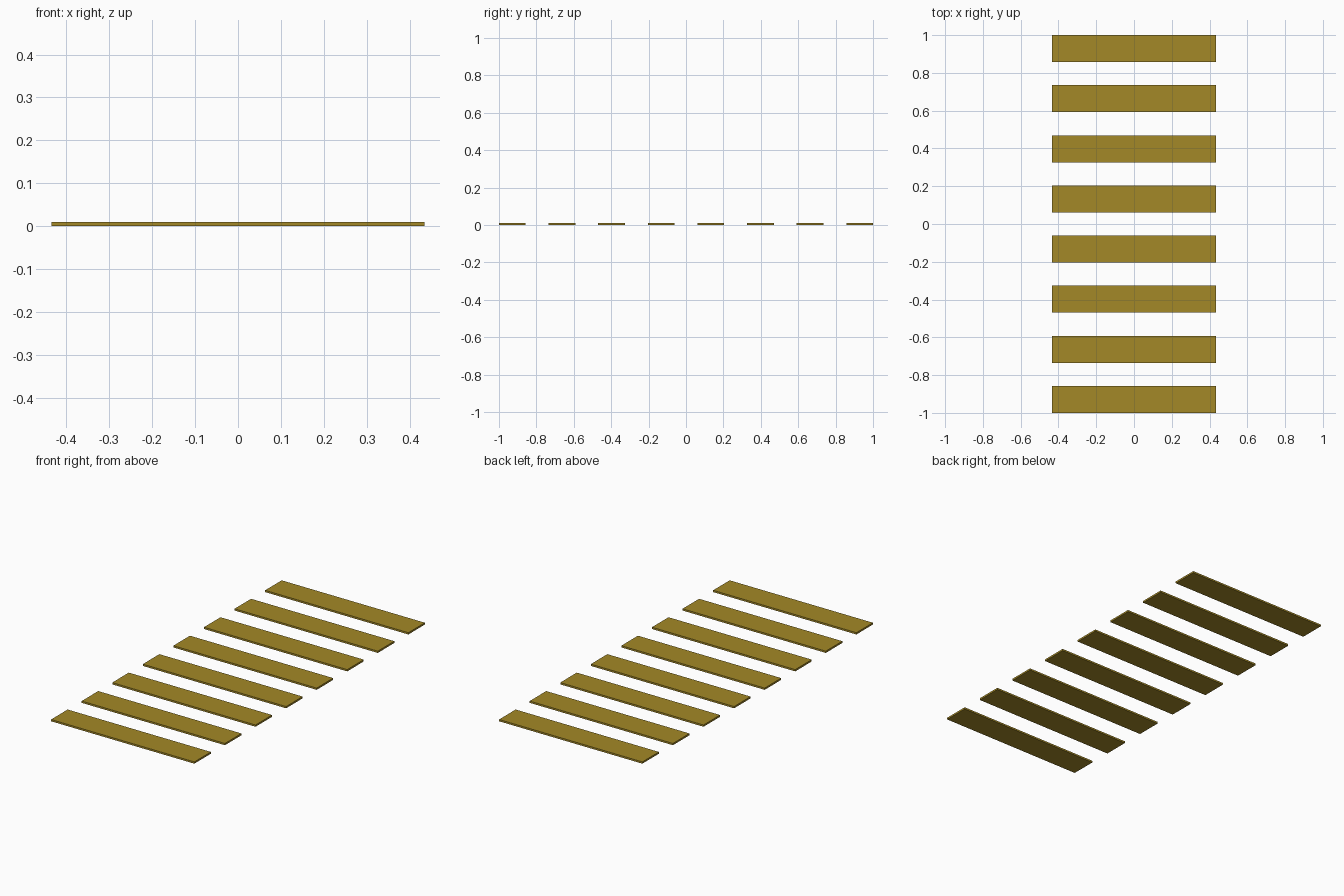
import bpy

if "Cube" in bpy.data.objects:
    bpy.data.objects.remove(bpy.data.objects["Cube"])

COUNT = 8
LENGTH, WIDTH, THICK = 0.87, 0.143, 0.01
PITCH = (2.0 - WIDTH) / (COUNT - 1)

# Olive gold paint
paint = bpy.data.materials.new("stripe_paint")
paint.diffuse_color = (0.37, 0.25, 0.02, 1.0)
paint.use_nodes = True
paint.node_tree.nodes["Principled BSDF"].inputs["Base Color"].default_value = paint.diffuse_color

# Row of thin flat crossing stripes
for i in range(COUNT):
    y = -1.0 + WIDTH / 2 + i * PITCH
    bpy.ops.mesh.primitive_cube_add(size=1, location=(0, y, THICK / 2))
    stripe = bpy.context.object
    stripe.name = f"crossing_stripe_{i + 1}"
    stripe.scale = (LENGTH, WIDTH, THICK)
    bpy.ops.object.transform_apply(location=False, rotation=False, scale=True)
    stripe.data.materials.append(paint)
